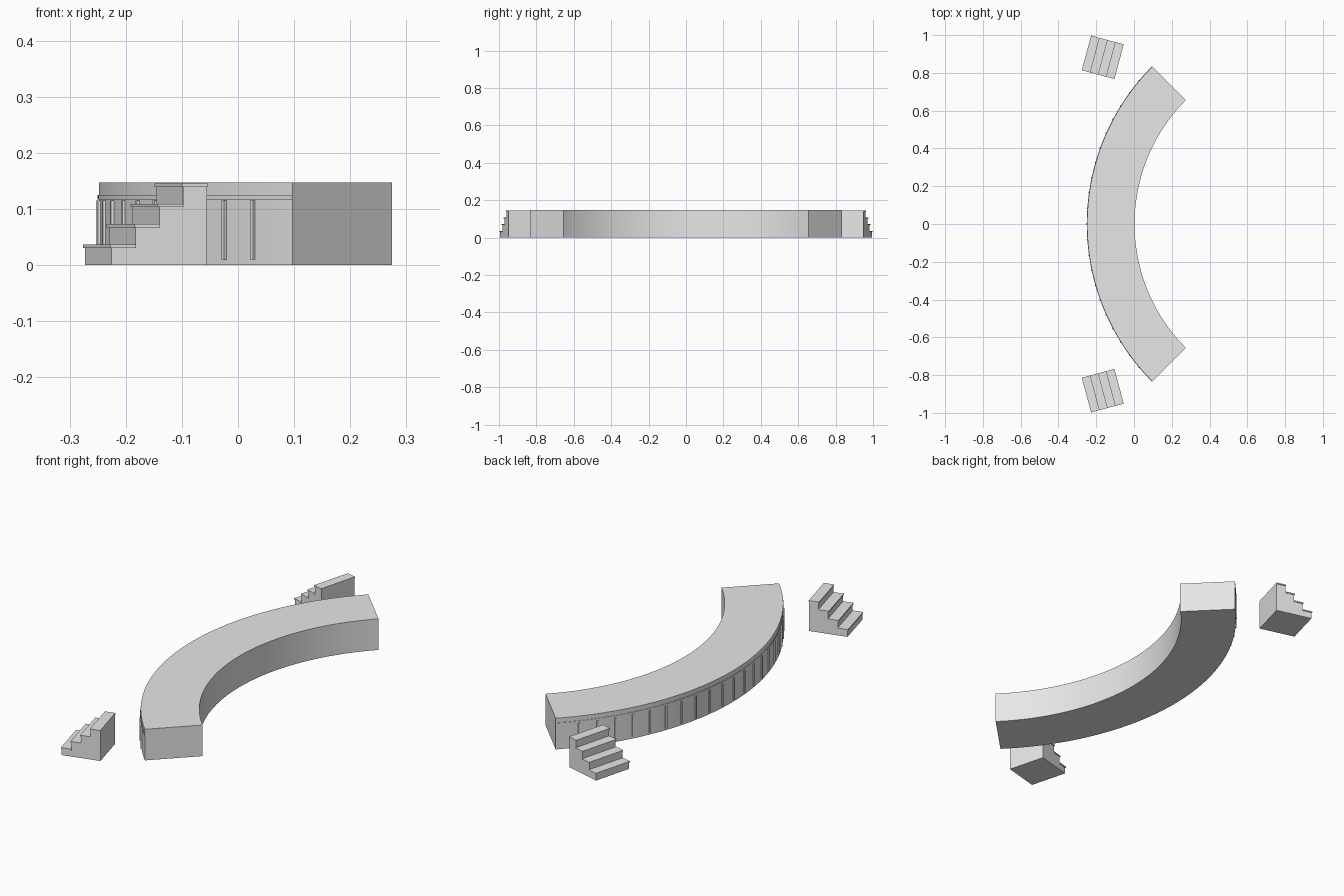
import bpy, bmesh
from math import radians, cos, sin
from mathutils import Matrix, Vector

if "Cube" in bpy.data.objects:
    bpy.data.objects.remove(bpy.data.objects["Cube"])

mat = bpy.data.materials.new("pale_grey")
mat.use_nodes = True
mat.diffuse_color = (0.8, 0.8, 0.8, 1)
mat.node_tree.nodes["Principled BSDF"].inputs["Base Color"].default_value = (0.8, 0.8, 0.8, 1)

CENTRE_X = 0.931
INNER, OUTER = 0.928, 1.18
SPAN = 45


def finish(name, bm, smooth=False):
    bmesh.ops.recalc_face_normals(bm, faces=bm.faces)
    mesh = bpy.data.meshes.new(name)
    bm.to_mesh(mesh)
    bm.free()
    mesh.materials.append(mat)
    obj = bpy.data.objects.new(name, mesh)
    bpy.context.collection.objects.link(obj)
    if smooth:
        bpy.ops.object.select_all(action="DESELECT")
        obj.select_set(True)
        bpy.context.view_layer.objects.active = obj
        bpy.ops.object.shade_smooth_by_angle(angle=radians(30))
    return obj


def arc_point(r, deg, z):
    t = radians(deg)
    return Vector((CENTRE_X - r * cos(t), r * sin(t), z))


def arc_sweep(name, profile, steps=60):
    """Sweep a closed (radius, z) profile along the arc and cap both ends."""
    bm = bmesh.new()
    rings = []
    for i in range(steps + 1):
        deg = -SPAN + 2 * SPAN * i / steps
        rings.append([bm.verts.new(arc_point(r, deg, z)) for r, z in profile])
    n = len(profile)
    for a, b in zip(rings, rings[1:]):
        for k in range(n):
            bm.faces.new((a[k], a[(k + 1) % n], b[(k + 1) % n], b[k]))
    bm.faces.new(rings[0])
    bm.faces.new(rings[-1])
    return finish(name, bm, smooth=True)


def add_box(bm, lo, hi, matrix):
    lo, hi = Vector(lo), Vector(hi)
    fit = Matrix.Translation((lo + hi) / 2) @ Matrix.Diagonal((*(hi - lo), 1))
    bmesh.ops.create_cube(bm, size=1, matrix=matrix @ fit)


# Curved stage with a thin ledge below its upper fascia
arc_sweep("curved_stage", [
    (INNER, 0), (OUTER - 0.001, 0), (OUTER - 0.001, 0.117), (OUTER + 0.001, 0.117),
    (OUTER + 0.001, 0.125), (OUTER - 0.001, 0.125), (OUTER - 0.001, 0.147), (INNER, 0.147)])

# Upright ribs around the outer wall
bm = bmesh.new()
for deg in range(-40, 41, 4):
    place = Matrix.Translation((CENTRE_X, 0, 0)) @ Matrix.Rotation(radians(deg), 4, "Z")
    add_box(bm, (-OUTER - 0.004, -0.004, 0.01), (-OUTER + 0.004, 0.004, 0.115), place)
finish("wall_ribs", bm)

# Two mirrored flights of stairs, rising towards the stage side
RUN, RISE, HALF_WIDTH, LIP = 0.044, 0.0363, 0.092, 0.003
for side, label in ((-1, "front"), (1, "back")):
    place = Matrix.Translation((-0.164, side * 0.882, 0)) @ Matrix.Rotation(radians(-15 * side), 4, "Z")
    blocks, treads = bmesh.new(), bmesh.new()
    for i in range(4):
        x0, top = (i - 2) * RUN, (i + 1) * RISE
        add_box(blocks, (x0, -HALF_WIDTH, 0), (x0 + RUN, HALF_WIDTH, top - 0.006), place)
        add_box(treads, (x0 - LIP, -HALF_WIDTH - LIP, top - 0.006),
                (x0 + RUN, HALF_WIDTH + LIP, top), place)
    finish(label + "_stair_blocks", blocks)
    finish(label + "_stair_treads", treads)
